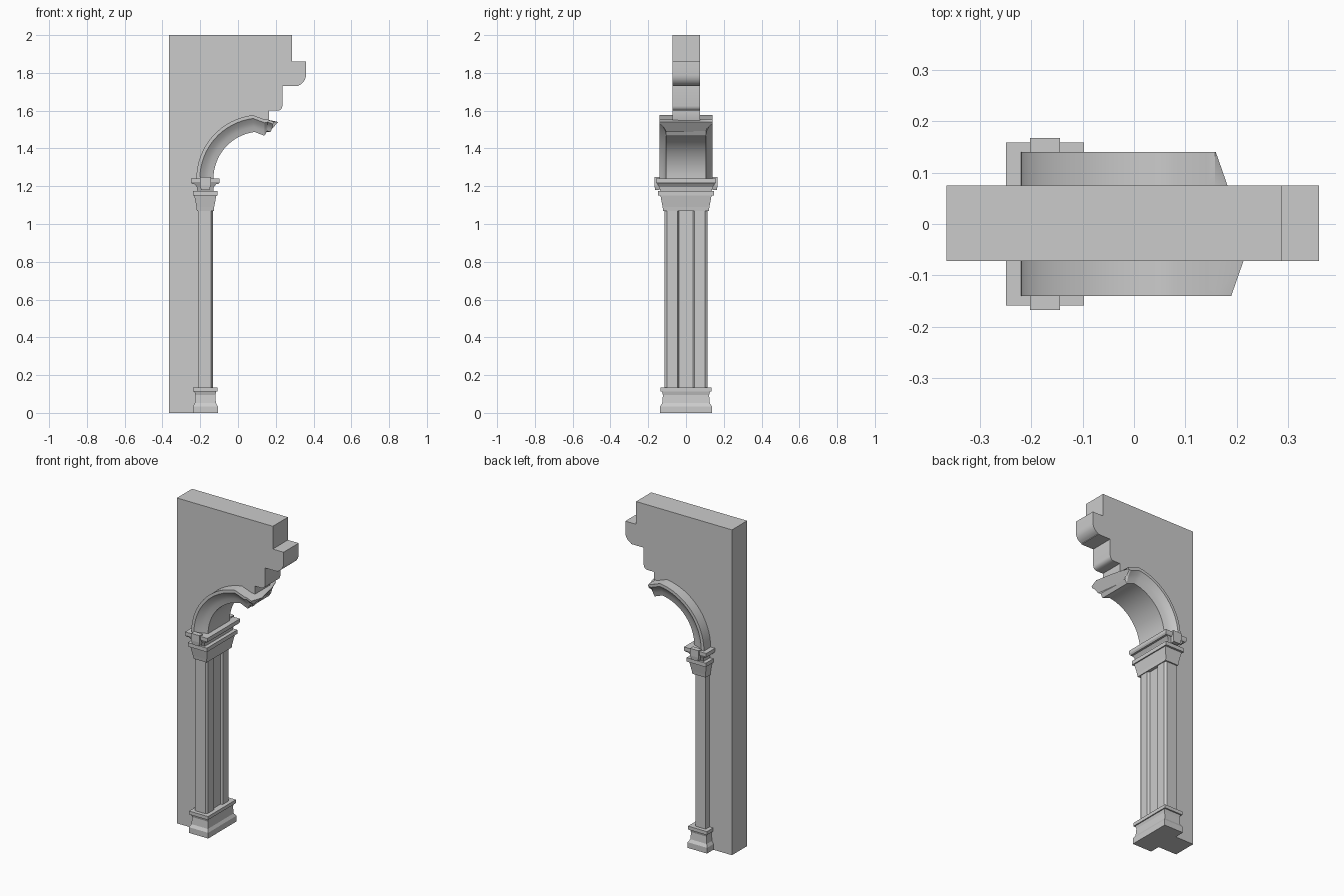
import bpy
import bmesh
from math import sin, cos, radians

if "Cube" in bpy.data.objects:
    bpy.data.objects.remove(bpy.data.objects["Cube"], do_unlink=True)

stone = bpy.data.materials.new("grey_stone")
stone.use_nodes = True
colour = (0.6, 0.6, 0.6, 1)
stone.diffuse_color = colour
stone.node_tree.nodes["Principled BSDF"].inputs["Base Color"].default_value = colour

COL_X = -0.173          # column axis
ARC_X, ARC_Z = 0.119, 1.24   # arch centre


def loft(name, rings, smooth=False):
    """Closed solid through equal-sized rings of points."""
    bm = bmesh.new()
    loops = [[bm.verts.new(p) for p in ring] for ring in rings]
    n = len(loops[0])
    for a, b in zip(loops, loops[1:]):
        for i in range(n):
            j = (i + 1) % n
            bm.faces.new((a[i], a[j], b[j], b[i]))
    bm.faces.new(loops[0][::-1])
    bm.faces.new(loops[-1])
    bmesh.ops.recalc_face_normals(bm, faces=bm.faces)
    mesh = bpy.data.meshes.new(name)
    bm.to_mesh(mesh)
    bm.free()
    mesh.materials.append(stone)
    obj = bpy.data.objects.new(name, mesh)
    bpy.context.collection.objects.link(obj)
    if smooth:
        bpy.ops.object.select_all(action="DESELECT")
        obj.select_set(True)
        bpy.context.view_layer.objects.active = obj
        bpy.ops.object.shade_smooth_by_angle(angle=radians(30))
    return obj


def stack(name, levels, y=0):
    """Rectangular moulding; each level is (z, half width, half depth)."""
    loft(name, [[(COL_X + sx * w, y + sy * d, z)
                 for sx, sy in ((-1, -1), (1, -1), (1, 1), (-1, 1))]
                for z, w, d in levels])


def arc(r, start, end, steps, cx=ARC_X, cz=ARC_Z):
    angles = [radians(start + (end - start) * i / steps) for i in range(steps + 1)]
    return [(cx + r * cos(a), cz + r * sin(a)) for a in angles]


# Wall slab with stepped corbels, cut along the arch
outline = [(-0.365, 0), (-0.18, 0)]
outline += arc(0.3, 180, 97, 16)
outline += [(0.15, 1.52), (0.165, 1.55), (0.165, 1.6), (0.21, 1.6)]
outline += arc(0.025, -90, 0, 4, 0.21, 1.625)
outline += [(0.235, 1.73), (0.32, 1.73)]
outline += arc(0.06, -70, 0, 5, 0.3, 1.79)
outline += [(0.36, 1.86), (0.287, 1.86), (0.287, 2), (-0.365, 2)]
loft("wall_slab", [[(x, y, z) for x, z in outline] for y in (-0.072, 0.075)], True)

# Moulded arch band: outer and inner edge at every station
outer = [(-0.22, 1.2)] + arc(0.339, 180, 97, 16)
inner = [(-0.13, 1.2)] + arc(0.249, 180, 97, 16)
outer += [(0.142, 1.553), (0.158, 1.552), (0.213, 1.54)]
inner += [(0.14, 1.467), (0.154, 1.492), (0.184, 1.487)]
half = [(0.072, 0), (0.14, 0), (0.14, 0.2), (0.122, 0.45), (0.112, 0.7), (0.105, 1)]
section = half + [(-y, t) for y, t in reversed(half)]
rings = []
for k, ((ox, oz), (ix, iz)) in enumerate(zip(outer, inner)):
    ring = []
    for y, t in section:
        x, z = ox + (ix - ox) * t, oz + (iz - oz) * t
        if k == len(outer) - 1:      # slanted broken end
            x -= 0.35 * (abs(y) - 0.072) + (0.03 if y > 0 else 0)
        ring.append((x, y, z))
    rings.append(ring)
loft("arch_band", rings, True)

# Column shaft with chamfered corners and a shallow groove on the inner side
side = [(-0.04, 0.113), (0.03, 0.113), (0.04, 0.1), (0.04, 0.045), (0.027, 0.037)]
shaft = side + [(x, -y) for x, y in reversed(side)]
loft("column_shaft", [[(COL_X + x, y, z) for x, y in shaft] for z in (0.1, 1.09)])

# Column base
stack("base_plinth", [(0, 0.066, 0.137), (0.035, 0.066, 0.137), (0.052, 0.056, 0.126)])
stack("base_block", [(0.052, 0.056, 0.126), (0.095, 0.053, 0.122), (0.115, 0.058, 0.128)])
stack("base_slab", [(0.113, 0.064, 0.136), (0.134, 0.064, 0.136)])

# Capital
stack("capital_bell", [(1.07, 0.045, 0.121), (1.09, 0.047, 0.124), (1.15, 0.058, 0.135)])
stack("capital_slab", [(1.15, 0.065, 0.148), (1.174, 0.065, 0.148)])
stack("capital_neck", [(1.174, 0.042, 0.135), (1.195, 0.045, 0.142), (1.215, 0.06, 0.152)])
stack("capital_abacus", [(1.212, 0.07, 0.154), (1.222, 0.076, 0.159), (1.241, 0.076, 0.159)])

# Small blocks on the front and back of the abacus
for label, sign in (("front", -1), ("back", 1)):
    stack(label + "_abacus_block",
          [(1.18, 0.022, 0.012), (1.205, 0.029, 0.015), (1.248, 0.029, 0.015)],
          sign * 0.152)
